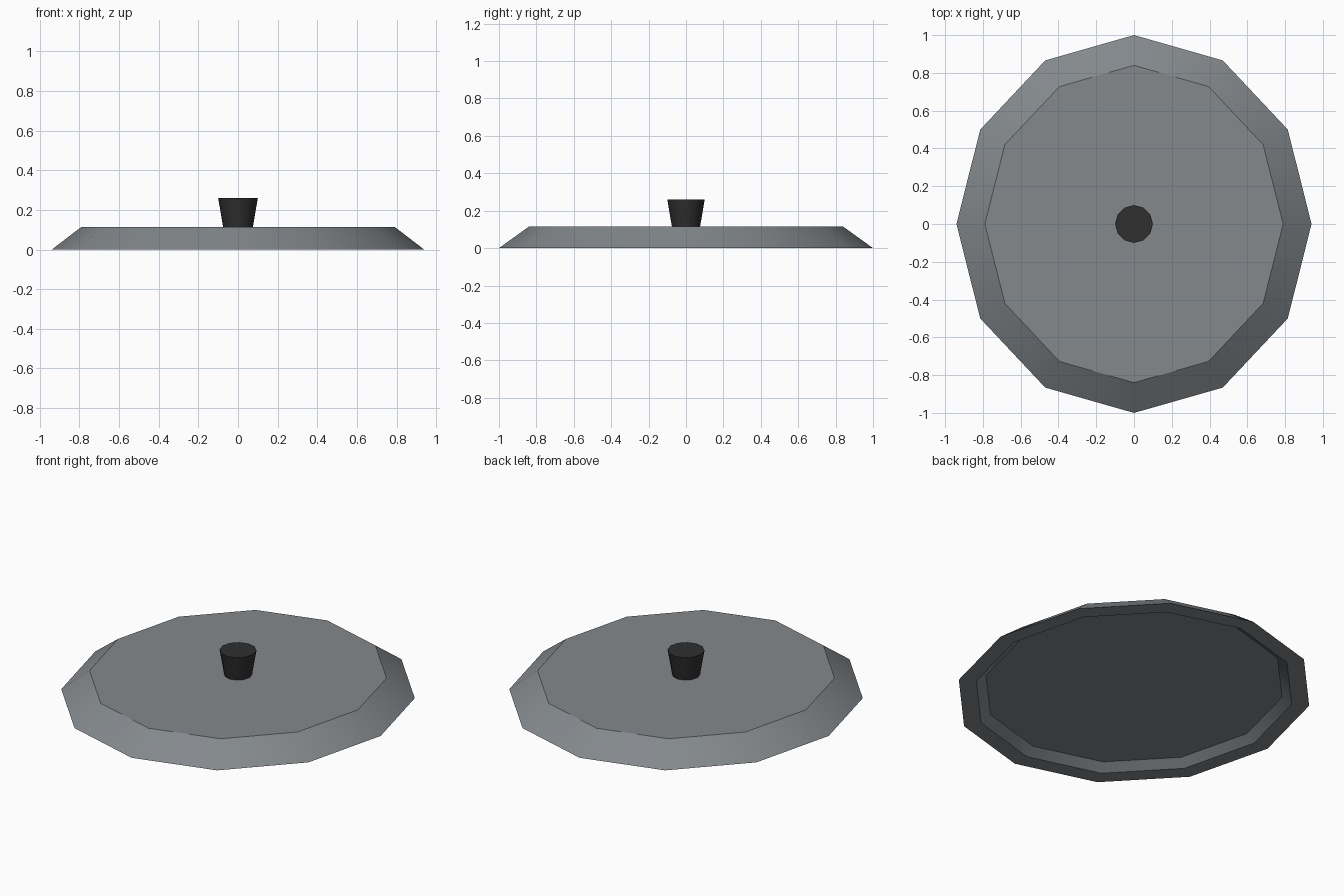
import bpy, bmesh, math

if "Cube" in bpy.data.objects:
    bpy.data.objects.remove(bpy.data.objects["Cube"])

SIDES = 12


def material(name, rgb):
    m = bpy.data.materials.new(name)
    m.diffuse_color = (*rgb, 1)
    m.use_nodes = True
    m.node_tree.nodes["Principled BSDF"].inputs["Base Color"].default_value = m.diffuse_color
    return m


def lathe(name, profile, mat, sx=1.0, closed=False):
    """Spin (radius, z) rings around z; cap the ends, first ring is the lower/inner one."""
    bm = bmesh.new()
    rings = []
    for r, z in profile:
        rings.append([bm.verts.new((r * sx * math.sin(2 * math.pi * i / SIDES),
                                    r * math.cos(2 * math.pi * i / SIDES), z))
                      for i in range(SIDES)])
    for a, b in zip(rings, rings[1:]):
        for i in range(SIDES):
            j = (i + 1) % SIDES
            bm.faces.new((a[i], a[j], b[j], b[i]))
    bm.faces.new(rings[0])
    bm.faces.new(rings[-1])
    bmesh.ops.recalc_face_normals(bm, faces=bm.faces)
    me = bpy.data.meshes.new(name)
    bm.to_mesh(me)
    bm.free()
    me.materials.append(mat)
    ob = bpy.data.objects.new(name, me)
    bpy.context.collection.objects.link(ob)
    bpy.ops.object.select_all(action='DESELECT')
    ob.select_set(True)
    bpy.context.view_layer.objects.active = ob
    bpy.ops.object.shade_smooth_by_angle(angle=math.radians(32))
    return ob


steel = material("grey_metal", (0.23, 0.25, 0.265))
black = material("black_handle", (0.028, 0.028, 0.028))

# Slightly oval lid: recessed underside, flat rim, sloped edge, flat top
lathe("lid", [(0.845, 0.04), (0.90, 0), (1.0, 0), (0.84, 0.115)], steel, sx=0.94)

# Tapered knob, wider at the top
lathe("knob", [(0.075, 0.113), (0.10, 0.26)], black)
